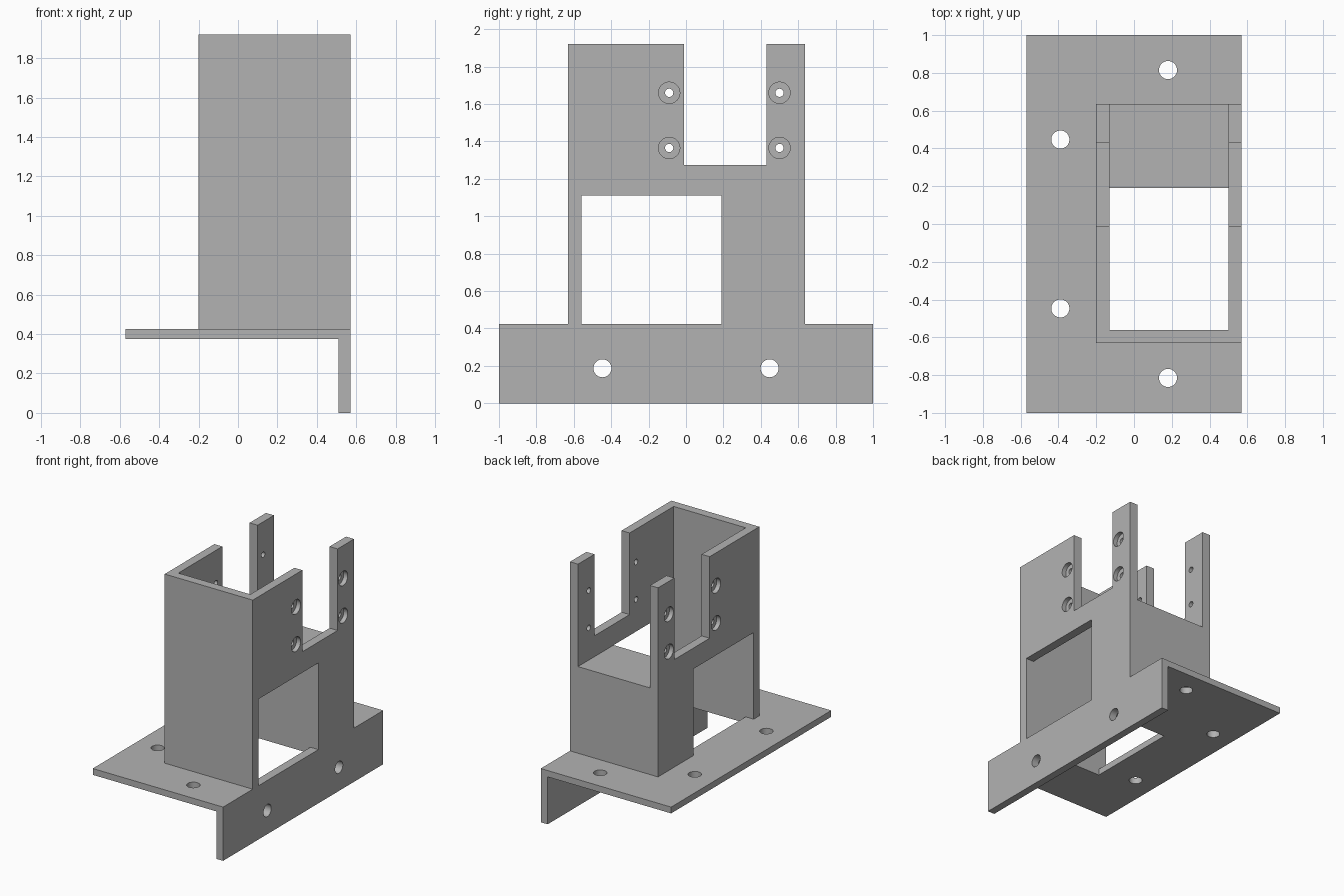
import bpy, bmesh
from math import pi, radians
from mathutils import Matrix, Vector

old = bpy.data.objects.get("Cube")
if old:
    bpy.data.objects.remove(old, do_unlink=True)

grey = bpy.data.materials.new("plain grey")
grey.use_nodes = True
GREY = (0.45, 0.45, 0.45, 1)
grey.diffuse_color = GREY
grey.node_tree.nodes["Principled BSDF"].inputs["Base Color"].default_value = GREY


def add_object(name, bm):
    bmesh.ops.recalc_face_normals(bm, faces=bm.faces)
    mesh = bpy.data.meshes.new(name)
    bm.to_mesh(mesh)
    bm.free()
    mesh.materials.append(grey)
    obj = bpy.data.objects.new(name, mesh)
    bpy.context.collection.objects.link(obj)
    return obj


def prism(name, outline, axis, start, end):
    """Extrude an outline along x (points are y, z) or y (points are x, z)."""
    bm = bmesh.new()
    place = (lambda a, b: (start, a, b)) if axis == "x" else (lambda a, b: (a, start, b))
    face = bm.faces.new([bm.verts.new(place(a, b)) for a, b in outline])
    ext = bmesh.ops.extrude_face_region(bm, geom=[face])
    step = Vector((end - start, 0, 0) if axis == "x" else (0, end - start, 0))
    verts = [g for g in ext["geom"] if isinstance(g, bmesh.types.BMVert)]
    bmesh.ops.translate(bm, verts=verts, vec=step)
    return add_object(name, bm)


def box(name, x0, x1, y0, y1, z0, z1):
    return prism(name, [(y0, z0), (y1, z0), (y1, z1), (y0, z1)], "x", x0, x1)


def rod(name, centre, radius, length, axis):
    bm = bmesh.new()
    turn = Matrix.Rotation(pi / 2, 4, "Y") if axis == "x" else Matrix()
    bmesh.ops.create_cone(bm, cap_ends=True, segments=40, radius1=radius, radius2=radius,
                          depth=length, matrix=Matrix.Translation(centre) @ turn)
    return add_object(name, bm)


def cut(target, cutter):
    cutter.hide_render = True
    mod = target.modifiers.new("cut", "BOOLEAN")
    mod.operation, mod.solver, mod.object = "DIFFERENCE", "EXACT", cutter
    bpy.context.view_layer.objects.active = target
    bpy.ops.object.modifier_apply(modifier=mod.name)
    bpy.data.objects.remove(cutter, do_unlink=True)


# Main levels and wall planes
RIGHT, LEFT = 0.57, -0.20
IN_RIGHT, IN_LEFT = 0.50, -0.13
FRONT, IN_FRONT, BLOCK, BACK = -0.63, -0.56, 0.19, 0.635
DECK, SHELF, NOTCH, TOP = 0.425, 1.11, 1.275, 1.92

# Angle bracket: horizontal plate with a hanging flange
bracket = prism("mounting_bracket",
                [(-RIGHT, 0.375), (0.51, 0.375), (0.51, 0), (RIGHT, 0), (RIGHT, DECK), (-RIGHT, DECK)],
                "y", -1, 1)
cut(bracket, box("opening_cutter", IN_LEFT, IN_RIGHT, IN_FRONT, BLOCK, 0.3, 0.5))
for side in (-1, 1):
    cut(bracket, rod("plate_hole_cutter", (0.18, side * 0.815, 0.4), 0.048, 0.3, "z"))
    cut(bracket, rod("plate_hole_cutter", (-0.39, side * 0.447, 0.4), 0.048, 0.3, "z"))
    cut(bracket, rod("flange_hole_cutter", (0.54, side * 0.447, 0.187), 0.048, 0.3, "x"))

# Tower: side outline with window and notch, then hollowed from the top and back
tower = prism("tower_housing",
              [(FRONT, DECK), (IN_FRONT, DECK), (IN_FRONT, SHELF), (BLOCK, SHELF), (BLOCK, DECK),
               (BACK, DECK), (BACK, TOP), (0.43, TOP), (0.43, NOTCH), (-0.01, NOTCH),
               (-0.01, TOP), (FRONT, TOP)],
              "x", LEFT, RIGHT)
cut(tower, box("cavity_cutter", IN_LEFT, IN_RIGHT, IN_FRONT, 0.9, SHELF, 2.2))

# Counterbored screw holes through both side walls
for y in (-0.09, 0.50):
    for z in (1.365, 1.66):
        cut(tower, rod("screw_hole_cutter", (0.185, y, z), 0.022, 1.2, "x"))
        for x in (LEFT, RIGHT):
            cut(tower, rod("counterbore_cutter", (x, y, z), 0.057, 0.07, "x"))

# Smooth hole walls, keep sharp edges
for obj in (bracket, tower):
    bpy.ops.object.select_all(action="DESELECT")
    obj.select_set(True)
    bpy.context.view_layer.objects.active = obj
    bpy.ops.object.shade_smooth_by_angle(angle=radians(30))
